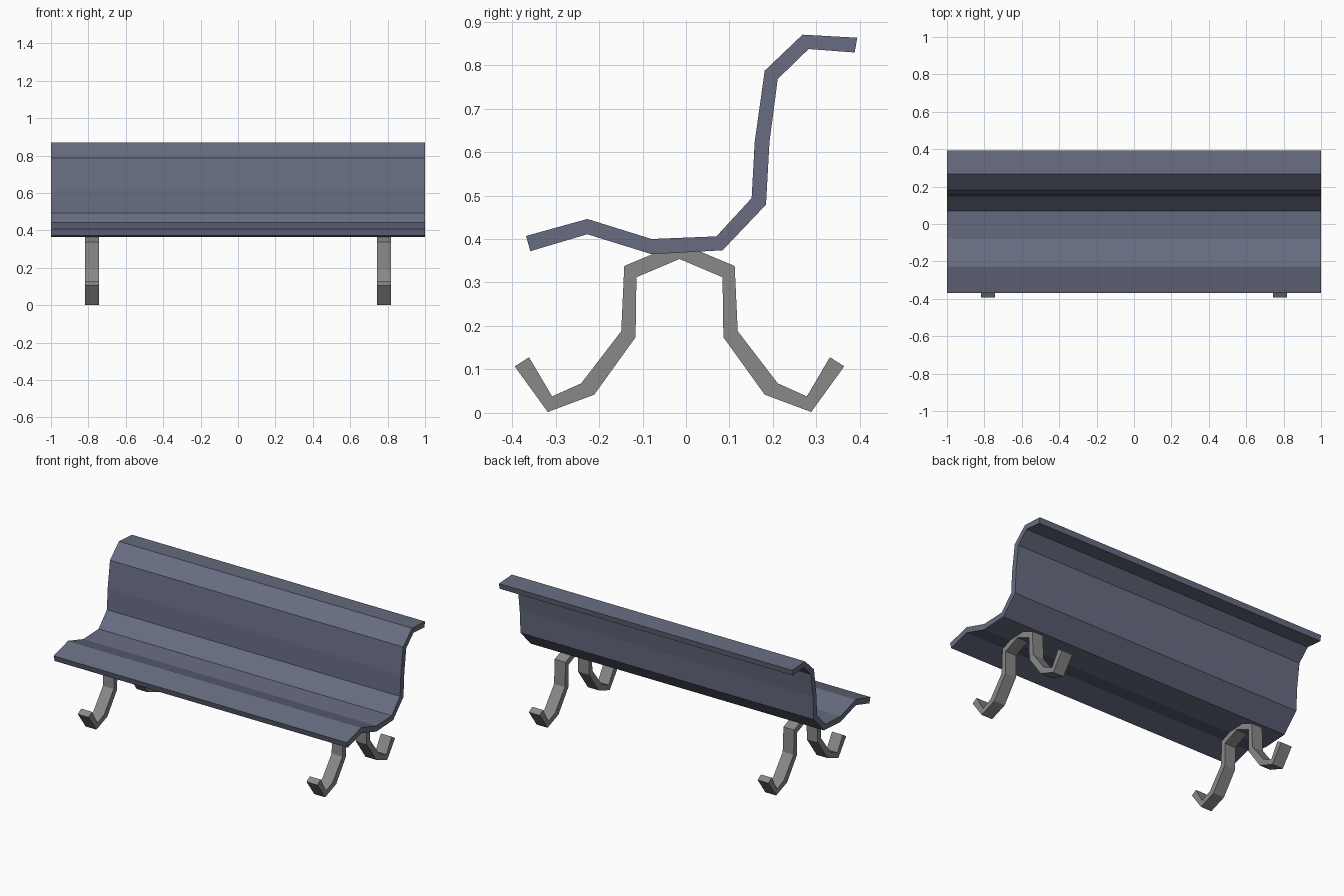
import bpy, bmesh

if "Cube" in bpy.data.objects:
    bpy.data.objects.remove(bpy.data.objects["Cube"])


def material(name, rgb):
    m = bpy.data.materials.new(name)
    m.diffuse_color = (*rgb, 1)
    m.use_nodes = True
    m.node_tree.nodes["Principled BSDF"].inputs["Base Color"].default_value = m.diffuse_color
    return m


def extrude_band(name, upper, lower, x0, x1, mat):
    """Solid bent strip: upper and lower (y, z) edges, extruded along x."""
    bm = bmesh.new()
    rings = [[bm.verts.new((x, *p)) for p in (u, u2) for x in (x0, x1)]
             for u, u2 in zip(upper, lower)]
    for a, b in zip(rings, rings[1:]):
        for i, j in ((0, 1), (1, 3), (3, 2), (2, 0)):
            bm.faces.new((a[i], a[j], b[j], b[i]))
    for r in (rings[0], rings[-1]):
        bm.faces.new((r[0], r[1], r[3], r[2]))
    bmesh.ops.recalc_face_normals(bm, faces=bm.faces)
    mesh = bpy.data.meshes.new(name)
    bm.to_mesh(mesh)
    bm.free()
    mesh.materials.append(mat)
    ob = bpy.data.objects.new(name, mesh)
    bpy.context.collection.objects.link(ob)
    return ob


slate = material("slate blue", (0.135, 0.152, 0.219))
grey = material("iron grey", (0.25, 0.25, 0.25))

# Seat and back: one continuous bent sheet
seat_top = [(-.368, .407), (-.227, .446), (-.079, .400), (.070, .406), (.151, .494),
            (.158, .623), (.181, .787), (.268, .870), (.394, .863)]
seat_under = [(-.358, .372), (-.227, .411), (-.079, .365), (.084, .374), (.184, .479),
              (.192, .623), (.211, .768), (.282, .837), (.388, .829)]
extrude_band("seat_and_back", seat_top, seat_under, -1, 1, slate)

# Legs: half profile mirrored about the leg centre line
CENTRE = -.015


def mirrored(half):
    return ([(CENTRE - d, z) for d, z in half]
            + [(CENTRE + d, z) for d, z in reversed(half[:-1])])


leg_upper = mirrored([(.346, .128), (.293, .038), (.226, .068), (.134, .188),
                      (.127, .338), (0, .391)])
leg_lower = mirrored([(.379, .107), (.303, .002), (.196, .042), (.101, .174),
                      (.099, .312), (0, .354)])
# outer edge swaps sides at the knee so the band keeps a constant width
for name, x in (("left_leg", -.78), ("right_leg", .78)):
    extrude_band(name, leg_upper, leg_lower, x - .037, x + .037, grey)
